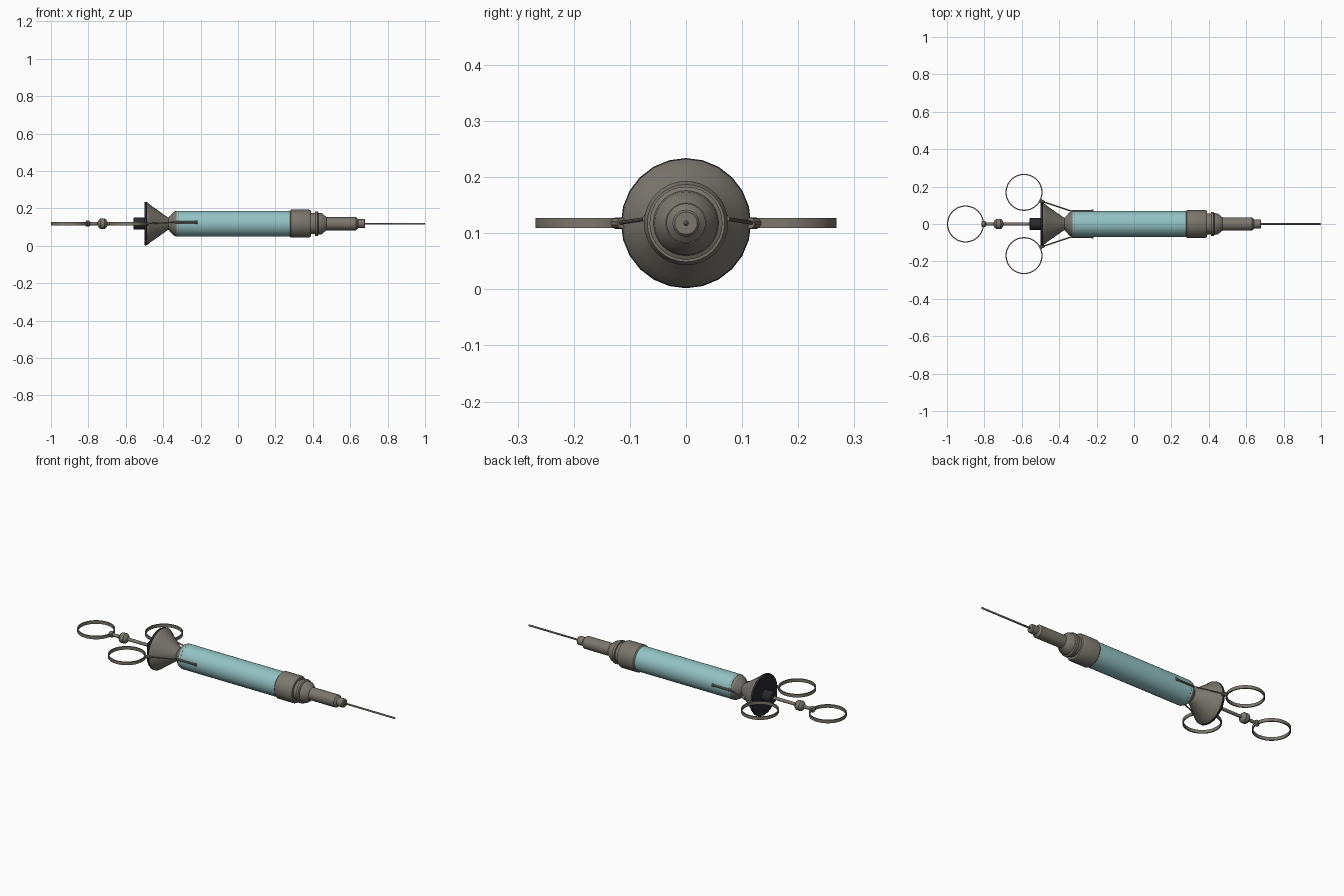
import bpy, bmesh, math
from mathutils import Vector, Matrix

cube = bpy.data.objects.get("Cube")
if cube:
    bpy.data.objects.remove(cube, do_unlink=True)

AXIS_Z = 0.118


def material(name, rgb, rough=0.6):
    m = bpy.data.materials.new(name)
    m.use_nodes = True
    m.diffuse_color = (*rgb, 1)
    node = m.node_tree.nodes["Principled BSDF"]
    node.inputs["Base Color"].default_value = (*rgb, 1)
    node.inputs["Roughness"].default_value = rough
    return m


METAL = material("warm grey metal", (0.20, 0.185, 0.155))
GLASS = material("pale teal glass", (0.29, 0.54, 0.55))
RUBBER = material("dark rubber", (0.022, 0.023, 0.026))


def finish(name, bm, mat):
    bmesh.ops.recalc_face_normals(bm, faces=bm.faces)
    mesh = bpy.data.meshes.new(name)
    bm.to_mesh(mesh)
    bm.free()
    obj = bpy.data.objects.new(name, mesh)
    bpy.context.collection.objects.link(obj)
    mesh.materials.append(mat)
    bpy.ops.object.select_all(action="DESELECT")
    obj.select_set(True)
    bpy.context.view_layer.objects.active = obj
    bpy.ops.object.shade_smooth_by_angle(angle=math.radians(35))
    return obj


def lathe(name, profile, mat, sides=24):
    """Turn (x, radius) points about the long axis and cap both ends."""
    bm = bmesh.new()
    loops = []
    for x, r in profile:
        loops.append([bm.verts.new((x, r * math.sin(a), AXIS_Z + r * math.cos(a)))
                      for a in (math.tau * i / sides for i in range(sides))])
    for a, b in zip(loops, loops[1:]):
        for i in range(sides):
            j = (i + 1) % sides
            bm.faces.new((a[i], a[j], b[j], b[i]))
    bm.faces.new(loops[0])
    bm.faces.new(loops[-1])
    return finish(name, bm, mat)


def finger_ring(name, x, y, outer=0.099, wall=0.006, height=0.018, sides=40):
    """Flat band lying in the horizontal plane."""
    bm = bmesh.new()
    section = [(outer, -1), (outer, 1), (outer - wall, 1), (outer - wall, -1)]
    loops = []
    for i in range(sides):
        a = math.tau * i / sides
        loops.append([bm.verts.new((x + r * math.cos(a), y + r * math.sin(a),
                                    AXIS_Z + s * height / 2)) for r, s in section])
    for i in range(sides):
        a, b = loops[i], loops[(i + 1) % sides]
        for k in range(4):
            n = (k + 1) % 4
            bm.faces.new((a[k], a[n], b[n], b[k]))
    return finish(name, bm, METAL)


def rod(name, start, end, radius, sides=10):
    """Straight round bar between two points."""
    a, b = Vector(start), Vector(end)
    turn = (b - a).to_track_quat("Z", "Y").to_matrix().to_4x4()
    bm = bmesh.new()
    bmesh.ops.create_cone(bm, cap_ends=True, segments=sides, radius1=radius,
                          radius2=radius, depth=(b - a).length,
                          matrix=Matrix.Translation((a + b) / 2) @ turn)
    return finish(name, bm, METAL)


# Barrel and front fittings
lathe("barrel", [(-0.33, 0.069), (0.285, 0.069)], GLASS, 32)
lathe("front_collar", [(0.278, 0.069), (0.284, 0.075), (0.378, 0.075), (0.39, 0.069),
                       (0.39, 0.056), (0.412, 0.056), (0.412, 0.065), (0.426, 0.065),
                       (0.43, 0.058), (0.448, 0.056), (0.472, 0.036)], METAL, 32)
lathe("nozzle", [(0.46, 0.035), (0.632, 0.035), (0.642, 0.024),
                 (0.675, 0.024), (0.68, 0.02)], METAL)
lathe("needle", [(0.67, 0.005), (0.995, 0.005), (1.0, 0.002)], METAL, 10)

# Flared rear cap, dark backing disc and plunger seal
lathe("rear_cap", [(-0.488, 0.114), (-0.482, 0.112), (-0.465, 0.097), (-0.372, 0.032),
                   (-0.368, 0.037), (-0.345, 0.062), (-0.335, 0.067),
                   (-0.318, 0.0695)], METAL)
lathe("backing_disc", [(-0.5, 0.114), (-0.497, 0.116), (-0.489, 0.116),
                       (-0.486, 0.113)], RUBBER)
lathe("plunger_seal", [(-0.56, 0.028), (-0.555, 0.032), (-0.498, 0.032)], RUBBER)

# Plunger rod with stop bead and end knob
lathe("plunger_rod", [(-0.81, 0.009), (-0.55, 0.009)], METAL, 14)
lathe("stop_bead", [(-0.75, 0.01), (-0.744, 0.021), (-0.735, 0.028), (-0.713, 0.028),
                    (-0.704, 0.021), (-0.698, 0.01)], METAL, 20)
lathe("end_knob", [(-0.816, 0.01), (-0.812, 0.016), (-0.796, 0.016),
                   (-0.792, 0.01)], METAL, 16)

# Finger rings, and straps running from the side rings to the barrel
finger_ring("thumb_ring", -0.901, 0)
for side, sign in (("left", 1), ("right", -1)):
    finger_ring(side + "_finger_ring", -0.588, sign * 0.169)
    z = AXIS_Z + 0.008
    ring_end = (-0.494, sign * 0.122, AXIS_Z)
    bend = (-0.335, sign * 0.069, z)
    rod(side + "_ring_stub", (-0.502, sign * 0.126, AXIS_Z), (-0.48, sign * 0.114, AXIS_Z), 0.01)
    rod(side + "_strap", ring_end, bend, 0.0035, 8)
    rod(side + "_barrel_clip", bend, (-0.22, sign * 0.069, z), 0.006)
    rod(side + "_clip_end", (-0.226, sign * 0.069, z), (-0.216, sign * 0.069, z), 0.0085)
